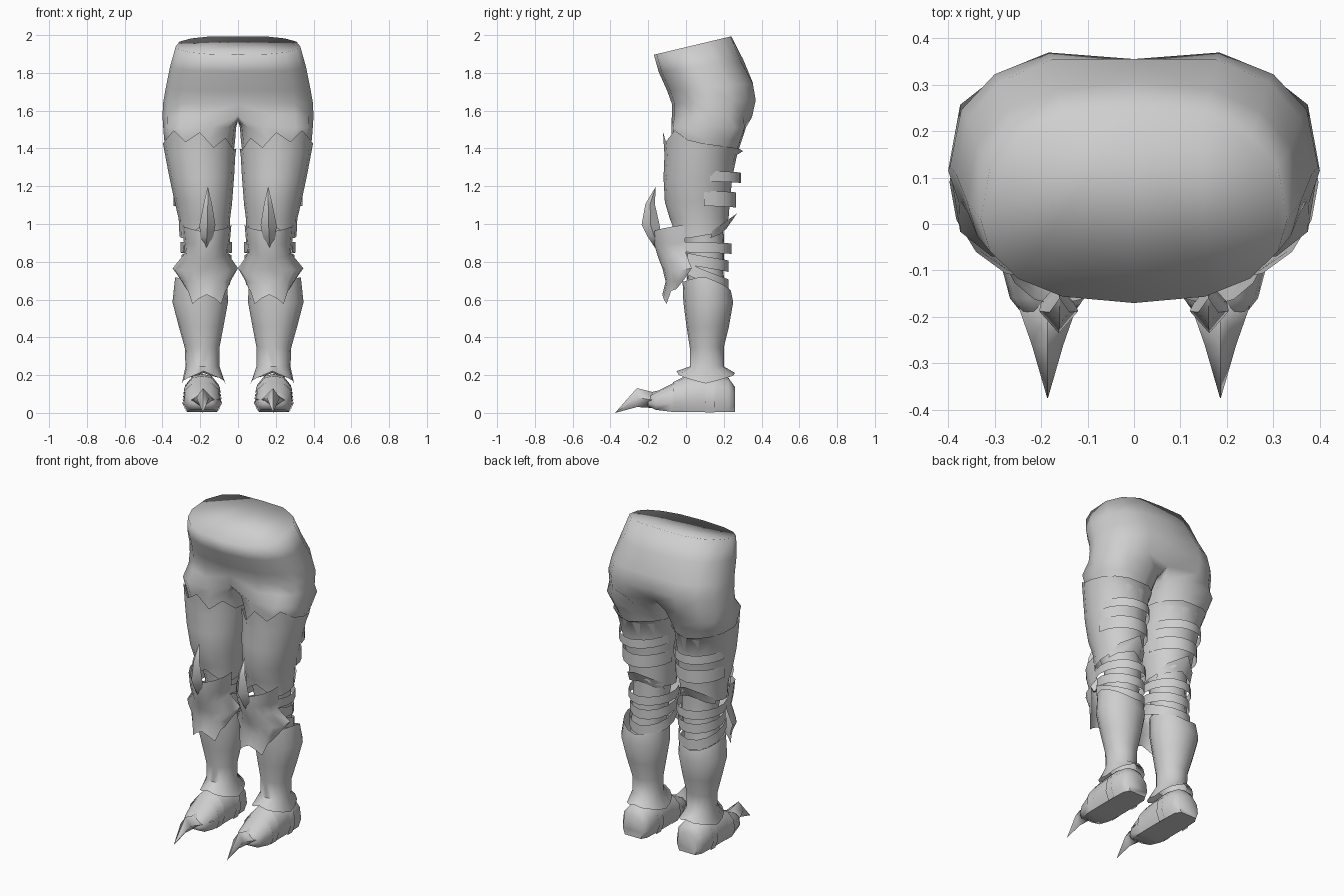
import bpy, bmesh, math
from math import sin, cos, pi, radians

if "Cube" in bpy.data.objects:
    bpy.data.objects.remove(bpy.data.objects["Cube"])

grey = bpy.data.materials.new("plain grey")
grey.diffuse_color = (0.62, 0.62, 0.62, 1)
grey.use_nodes = True
grey.node_tree.nodes["Principled BSDF"].inputs["Base Color"].default_value = grey.diffuse_color


def finish(name, bm, angle=50, solid=False):
    """Turn a bmesh of the +x side into a mirrored, smooth shaded object."""
    if solid:
        bmesh.ops.recalc_face_normals(bm, faces=bm.faces)
    me = bpy.data.meshes.new(name)
    bm.to_mesh(me)
    bm.free()
    me.materials.append(grey)
    ob = bpy.data.objects.new(name, me)
    bpy.context.collection.objects.link(ob)
    m = ob.modifiers.new("Mirror", 'MIRROR')
    m.merge_threshold = 0.002
    bpy.ops.object.select_all(action='DESELECT')
    ob.select_set(True)
    bpy.context.view_layer.objects.active = ob
    bpy.ops.object.modifier_apply(modifier="Mirror")
    bpy.ops.object.shade_smooth_by_angle(angle=radians(angle))
    return ob


def bridge(bm, a, b, closed):
    n = len(a)
    for i in range(n if closed else n - 1):
        j = (i + 1) % n
        bm.faces.new((a[i], b[i], b[j], a[j]))


def loft(name, rings, closed=True, caps=False, angle=50):
    bm = bmesh.new()
    rows = [[bm.verts.new(p) for p in r] for r in rings]
    for a, b in zip(rows, rows[1:]):
        bridge(bm, a, b, closed)
    if caps:
        bm.faces.new(rows[0])
        bm.faces.new(rows[-1])
        bmesh.ops.remove_doubles(bm, verts=bm.verts, dist=0.0005)
    return finish(name, bm, angle, caps)


def oval(cx, cy, rx, ry, z, n=16):
    """Ring from the front, via the outer side, to the back; z may be a list."""
    return [(cx + rx * sin(2 * pi * i / n), cy - ry * cos(2 * pi * i / n),
             z[i] if isinstance(z, list) else z) for i in range(n)]


def power(v, p):
    return math.copysign(abs(v) ** p, v)


# hips and legs: half rings on the hips split into closed leg rings
def hip_ring(hw, yf, yb, zf, zb, cleft):
    pts = []
    mid = (yf + yb) / 2 - .03
    for i in range(9):
        c, s = cos(pi * i / 8), sin(pi * i / 8)
        y = mid - (mid - yf) * c if c > 0 else mid + (yb - mid) * abs(c) ** .8
        if i == 8:
            y -= cleft
        pts.append((0 if i in (0, 8) else hw * s ** 0.8, y,
                    zf + (zb - zf) * (y - yf) / (yb - yf)))
    return pts


def leg_ring(cx, cy, rx, ry, z, p=1.0):
    degs = [-45 + 33.75 * i for i in range(9)] + [247.5, 270, 292.5]
    return [(cx + rx * power(sin(radians(d)), p),
             cy - ry * power(cos(radians(d)), p), z) for d in degs]


bm = bmesh.new()
hips = [(.33, -.17, .25, 1.90, 2.00, .01), (.36, -.145, .305, 1.81, 1.87, 0),
        (.382, -.10, .37, 1.71, 1.75, .015), (.396, -.075, .385, 1.64, 1.66, .03),
        (.40, -.075, .365, 1.58, 1.57, .06)]
rows = [[bm.verts.new(p) for p in hip_ring(*h)] for h in hips]
bm.faces.new(rows[0])                                    # waist cap
for a, b in zip(rows, rows[1:]):
    bridge(bm, a, b, False)
crotch = [bm.verts.new((0, y, 1.55)) for y in (.21, .12, .03)]
last = rows[-1] + crotch
for spec in [(.203, .12, .193, .2, 1.515, .65), (.203, .11, .188, .19, 1.45, .85),
             (.2, .1, .178, .18, 1.39), (.185, .075, .15, .15, 1.2),
             (.175, .08, .118, .12, 1.0), (.17, .1, .108, .105, .88),
             (.18, .1, .105, .1, .75), (.19, .115, .1, .1, .62)]:
    ring = [bm.verts.new(p) for p in leg_ring(*spec)]
    bridge(bm, last, ring, True)
    last = ring
finish("hips_and_legs", bm, 120)

# thigh plate with a jagged upper rim and pointed lower edge
rim = [1.49, 1.44, 1.50, 1.45, 1.43, 1.42, 1.41, 1.40, 1.39,
       1.40, 1.40, 1.40, 1.40, 1.40, 1.46, 1.41]
hem = [1.0, .97, .93, .93, .94, .95, .97, .99, 1.03, .99, .97, .95, .94, .93, .93, .97]
loft("thigh_plate", [
    oval(.203, .09, .194, .212, rim),
    oval(.200, .078, .186, .192, 1.37),
    oval(.192, .063, .171, .182, 1.25),
    oval(.183, .06, .152, .172, 1.12),
    oval(.178, .07, .136, .155, 1.03),
    oval(.178, .075, .132, .148, hem)])


# straps: bands around the back, with tips dipping in the middle
def strap(name, cx, cy, rx, ry, top, bottom, tilt=0.0, dip=0.01, span=85):
    rings = [[], []]
    for i in range(11):
        t = i / 5 - 1
        a = radians(180 + span * t)
        drop = tilt * cos(t * pi / 2) + dip * (1 - abs(t))
        x, y = cx + rx * sin(a), cy - ry * cos(a)
        rings[0].append((x, y, top - drop))
        rings[1].append((x, y, bottom - drop))
    loft(name, rings, closed=False)


strap("upper_thigh_strap", .192, .085, .165, .205, 1.285, 1.23, span=78)
strap("middle_thigh_strap", .186, .08, .155, .185, 1.18, 1.10, span=85)
strap("upper_knee_strap", .168, .08, .138, .16, .91, .855, span=122)
strap("middle_knee_strap", .168, .08, .133, .145, .85, .79, .03, span=120)
strap("lower_knee_strap", .172, .08, .135, .145, .80, .735, .08, span=120)

# flared point behind the thigh
loft("thigh_back_point", [
    [(.06, .14, .97), (.09, .20, 1.01), (.18, .27, 1.06), (.27, .20, 1.01), (.30, .14, .97)],
    [(.06, .13, .93), (.09, .18, .95), (.18, .215, .98), (.27, .18, .95), (.30, .13, .93)]],
    closed=False)


# knee plate: curved rows, flared into side wings, jagged at the bottom
def plate_row(cx, hw, yf, ys, zs):
    row = []
    for i in range(9):
        a = radians(-90 + 22.5 * i)
        row.append((cx + hw * sin(a), ys + (yf - ys) * cos(a), zs[abs(i - 4)]))
    return row


loft("knee_plate", [
    plate_row(.165, .13, -.175, -.01, [.96, .97, .98, .99, 1.0]),
    plate_row(.165, .122, -.17, -.005, [.9, .9, .9, .9, .91]),
    plate_row(.168, .112, -.145, 0, [.82, .82, .83, .84, .85]),
    plate_row(.173, .173, -.125, .03, [.77, .76, .76, .76, .77]),
    plate_row(.17, .135, -.108, -.01, [.70, .70, .70, .70, .71]),
    plate_row(.165, .108, -.125, -.05, [.63, .61, .58, .65, .66])], closed=False)


# knee spike: a ridged blade curving up
def diamond(cx, hw, yf, yb, z):
    return [(cx, yf, z), (cx + hw, (yf + yb) / 2, z), (cx, yb, z), (cx - hw, (yf + yb) / 2, z)]


loft("knee_spike", [
    diamond(.16, .001, -.161, -.16, 1.2), diamond(.16, .022, -.215, -.165, 1.11),
    diamond(.162, .042, -.235, -.14, 1.0), diamond(.165, .035, -.205, -.13, .94),
    diamond(.167, .01, -.165, -.14, .88)], caps=True, angle=80)

# shin plate with peaked top and flared ankle rim
top = [.70, .70, .71, .72, .72, .70, .68, .66, .65, .66, .67, .68, .70, .70, .70, .70]
ankle = [.225, .205, .19, .175, .16, .175, .19, .20, .215, .20, .19, .175, .16, .175, .19, .205]
loft("shin_plate", [
    oval(.195, .11, .138, .128, top),
    oval(.2, .118, .147, .132, .59),
    oval(.195, .115, .118, .112, .46),
    oval(.19, .11, .092, .09, .35),
    oval(.188, .11, .09, .09, .25),
    oval(.182, .105, .115, .155, ankle)], angle=60)


# boot: arched sections from heel to toe
def arch(cx, y, hw, h, base=0.01):
    prof = [(-.8, 0), (-1, .3), (-.9, .7), (-.5, .95), (0, 1), (.5, .95), (.9, .7), (1, .3), (.8, 0)]
    return [(cx + hw * u, y, base + (h - base) * v) for u, v in prof]


loft("boot", [arch(.19, .26, .07, .14), arch(.19, .225, .095, .19), arch(.19, .13, .1, .21),
              arch(.19, .0, .1, .20), arch(.19, -.08, .098, .155),
              arch(.187, -.16, .08, .115, .02), arch(.185, -.2, .05, .09, .04)],
     caps=True, angle=60)
loft("boot_strap", [arch(.19, .15, .106, .2, .005), arch(.19, .10, .106, .2, .005)], closed=False)
loft("boot_toe_plate", [arch(.19, -.01, .104, .195), arch(.19, -.07, .105, .165)], closed=False)


# toe spike: ridged point reaching forward and down
def toe(y, hw, t, b):
    return [(.186, y, t), (.186 + hw, y, (t + b) / 2), (.186, y, b), (.186 - hw, y, (t + b) / 2)]


loft("toe_spike", [toe(-.11, .09, .13, .02), toe(-.18, .062, .115, .03),
                   toe(-.26, .034, .135, .035), toe(-.374, .001, .006, .004)],
     caps=True, angle=80)

# rest the model on the ground
low = min(v.co.z for o in bpy.data.objects for v in o.data.vertices)
for o in bpy.data.objects:
    for v in o.data.vertices:
        v.co.z -= low
